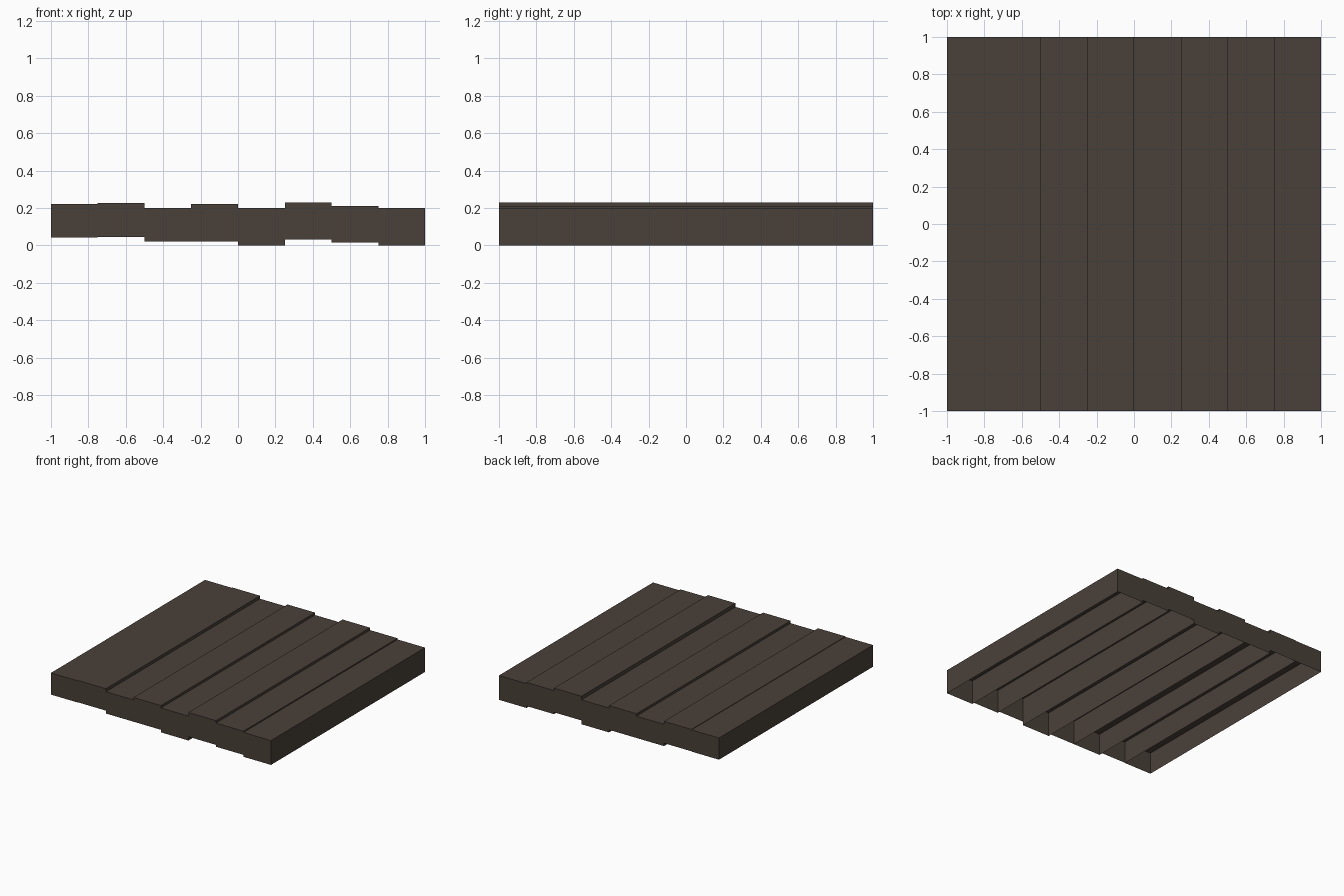
import bpy
import bmesh
from mathutils import Matrix

default = bpy.data.objects.get("Cube")
if default:
    bpy.data.objects.remove(default, do_unlink=True)

# Dark weathered wood
wood = bpy.data.materials.new("dark_brown_wood")
wood.use_nodes = True
colour = (0.0685, 0.0513, 0.041, 1)
wood.diffuse_color = colour
wood.node_tree.nodes["Principled BSDF"].inputs["Base Color"].default_value = colour


def make_plank(name, x, width, length, bottom, top):
    """Thin-walled board, open underneath."""
    bm = bmesh.new()
    size = Matrix.Diagonal((width, length, top - bottom, 1))
    place = Matrix.Translation((x, 0, (top + bottom) / 2))
    bmesh.ops.create_cube(bm, size=1, matrix=place @ size)
    bm.normal_update()
    underside = [f for f in bm.faces if f.normal.z < -0.5]
    bmesh.ops.delete(bm, geom=underside, context="FACES")
    mesh = bpy.data.meshes.new(name)
    bm.to_mesh(mesh)
    bm.free()
    mesh.materials.append(wood)
    plank = bpy.data.objects.new(name, mesh)
    bpy.context.collection.objects.link(plank)


# Uneven floor boards side by side: (bottom, top) of each
heights = [(0.043, 0.221), (0.045, 0.225), (0.021, 0.2), (0.021, 0.22),
           (0, 0.2), (0.031, 0.23), (0.016, 0.21), (0, 0.2)]
width = 2 / len(heights)
for i, (bottom, top) in enumerate(heights):
    make_plank(f"floor_plank_{i + 1}", -1 + width * (i + 0.5), width, 2, bottom, top)
